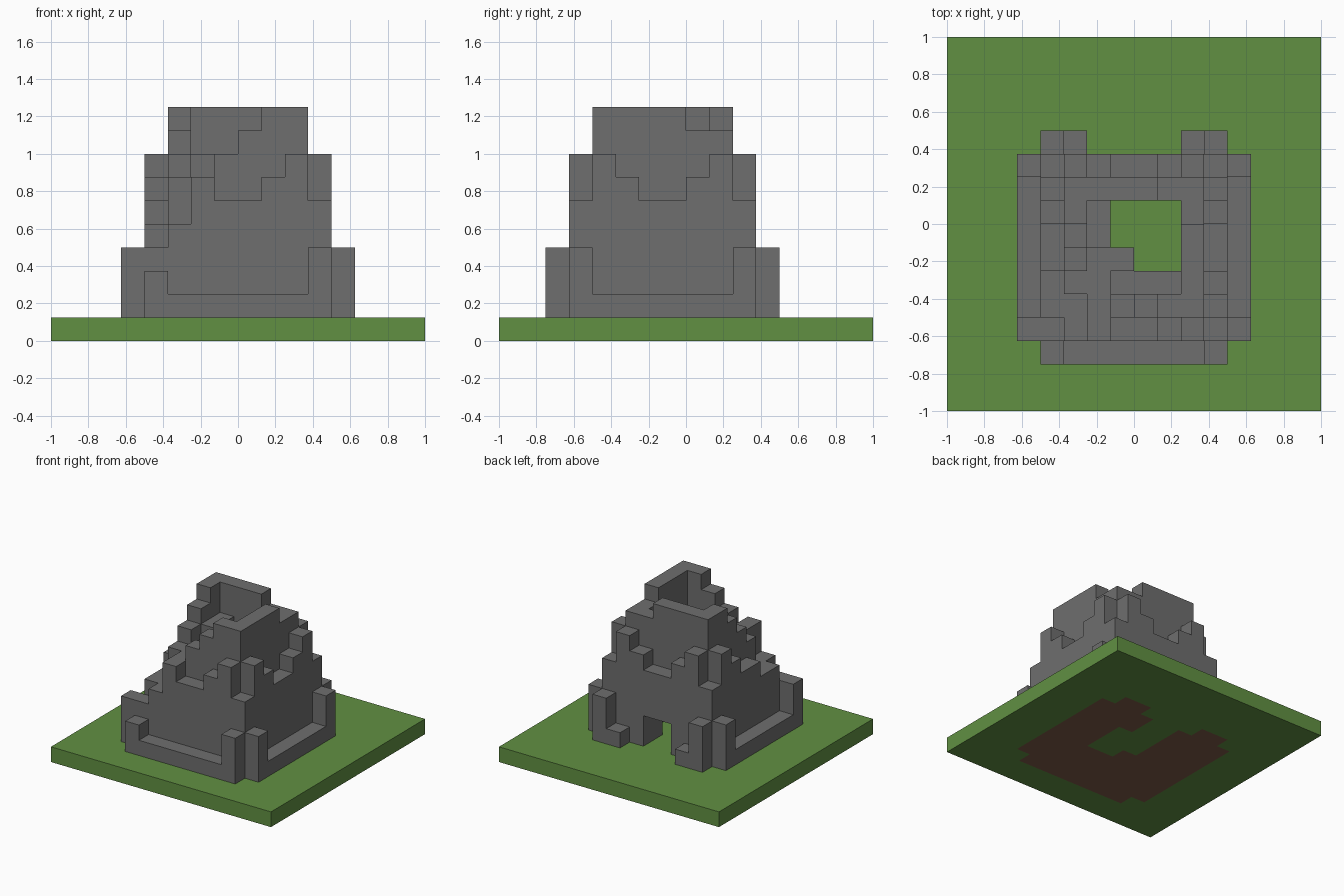
import bpy
import bmesh
from mathutils import Vector

if "Cube" in bpy.data.objects:
    bpy.data.objects.remove(bpy.data.objects["Cube"], do_unlink=True)

U = 0.125  # edge of one block


def material(name, rgb):
    mat = bpy.data.materials.new(name)
    mat.use_nodes = True
    mat.diffuse_color = (*rgb, 1)
    node = next(n for n in mat.node_tree.nodes if n.type == 'BSDF_PRINCIPLED')
    node.inputs["Base Color"].default_value = (*rgb, 1)
    node.inputs["Roughness"].default_value = 0.9
    return mat


stone = material("grey stone", (0.156, 0.156, 0.156))
grass = material("grass green", (0.12, 0.28, 0.055))
dirt = material("brown dirt", (0.209, 0.107, 0.065))

AXES = [Vector(a) for a in ((1, 0, 0), (0, 1, 0), (0, 0, 1))]


def block_object(name, cells, mats, pick=lambda cell, normal: 0):
    """Skin a set of block cells, leaving out faces between neighbours."""
    bm = bmesh.new()
    for cell in sorted(cells):
        centre = Vector(cell) + Vector((0.5, 0.5, 0.5))
        for a in range(3):
            for sign in (-1, 1):
                n = AXES[a] * sign
                if tuple(int(c + d) for c, d in zip(cell, n)) in cells:
                    continue
                p, q = AXES[(a + 1) % 3] / 2, AXES[(a + 2) % 3] / 2 * sign
                mid = centre + n / 2
                corners = (mid - p - q, mid + p - q, mid + p + q, mid - p + q)
                face = bm.faces.new([bm.verts.new(c * U) for c in corners])
                face.material_index = pick(cell, n)
    bmesh.ops.remove_doubles(bm, verts=bm.verts[:], dist=U / 100)
    bmesh.ops.dissolve_limit(bm, angle_limit=0.01, verts=bm.verts[:],
                             edges=bm.edges[:], delimit={'MATERIAL'})
    mesh = bpy.data.meshes.new(name)
    bm.to_mesh(mesh)
    bm.free()
    for mat in mats:
        mesh.materials.append(mat)
    obj = bpy.data.objects.new(name, mesh)
    bpy.context.collection.objects.link(obj)
    return obj


def wall_ring(x0, y0, front, back, left, right, fx=0):
    """Column tops of four walls; fx shifts front and back inside the corners."""
    tops = {}
    y1, x1 = y0 + len(left) - 1 + fx, x0 + len(front) - 1 + fx
    for n, (f, b) in enumerate(zip(front, back)):
        tops[x0 + fx + n, y0 - fx] = f
        tops[x0 + fx + n, y1] = b
    for n, (l, r) in enumerate(zip(left, right)):
        tops[x0, y0 + n] = l
        tops[x1 + fx, y0 + n] = r
    return tops


def is_door(x, y, z):
    return x in (-1, 0) and y > 0 and z < 3


def columns(tops):
    return {(x, y, z) for (x, y), top in tops.items()
            for z in range(1, top) if not is_door(x, y, z)}


# Low plinth with corner posts, open at the back for the door
side = [4] + [2] * 6 + [4]
plinth = wall_ring(-5, -5, [3] + side[1:], [4, 2, 0, 0, 0, 0, 2, 4],
                   side, side, fx=1)

# Battlemented outer wall, broken down at one front corner
whole = [6, 8, 7, 6, 6, 7, 8, 6]
outer = wall_ring(-4, -5, [4, 5] + whole[2:], whole,
                  [4, 5, 5, 6] + whole[4:], whole)

# Ruined tower, stepping down to the same corner
ruin = [5, 7, 8, 9, 10, 10]
intact = [10] * 4 + [9, 9]
tower = wall_ring(-3, -4, ruin, intact, ruin, intact)

# Ledges along two inner sides of the tower
ledges = {(x, -3): 6 for x in (-1, 0, 1)}
ledges.update({(-2, -3): 7, (-2, -2): 7, (-1, -2): 7, (-2, -1): 8, (-2, 0): 8})

built = set()
for name, tops in (("plinth", plinth), ("outer_wall", outer),
                   ("tower", tower), ("inner_ledges", ledges)):
    cells = columns(tops)
    built |= cells
    block_object(name, cells, [stone])

# Ground slab, with bare dirt beneath the walls
ground = {(x, y, 0) for x in range(-8, 8) for y in range(-8, 8)}
block_object("ground", ground, [grass, dirt],
             lambda c, n: int(n.z < 0 and (c[0], c[1], 1) in built))
